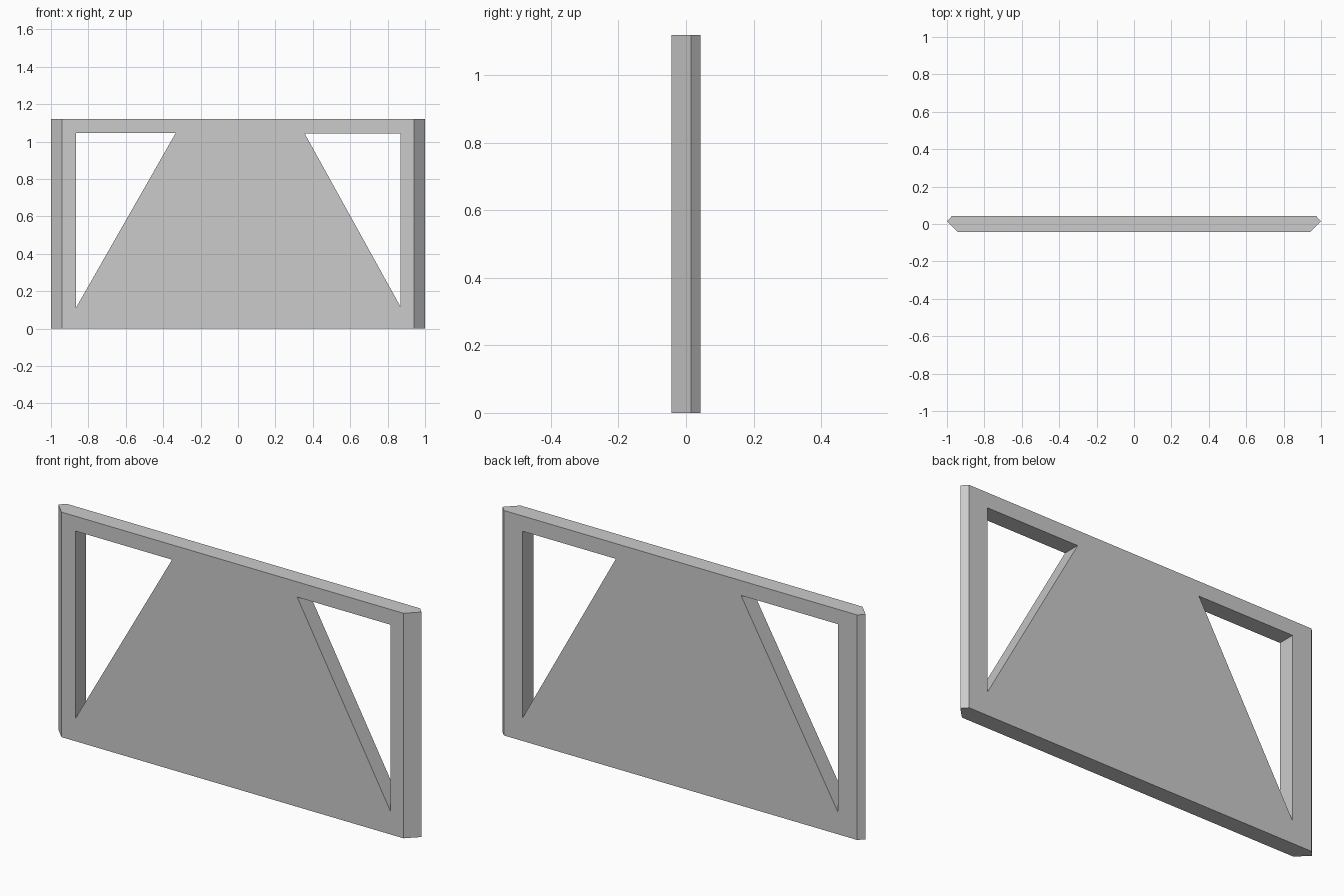
import bpy, bmesh
from mathutils import Vector

if "Cube" in bpy.data.objects:
    bpy.data.objects.remove(bpy.data.objects["Cube"])


def prism(name, outline, sweep):
    """Closed prism: a flat outline swept along a vector."""
    bm = bmesh.new()
    face = bm.faces.new([bm.verts.new(p) for p in outline])
    ext = bmesh.ops.extrude_face_region(bm, geom=[face], use_keep_orig=True)
    moved = [g for g in ext["geom"] if isinstance(g, bmesh.types.BMVert)]
    bmesh.ops.translate(bm, verts=moved, vec=Vector(sweep))
    bmesh.ops.recalc_face_normals(bm, faces=bm.faces[:])
    mesh = bpy.data.meshes.new(name)
    bm.to_mesh(mesh)
    bm.free()
    obj = bpy.data.objects.new(name, mesh)
    bpy.context.collection.objects.link(obj)
    return obj


HEIGHT, HALF_T, TIP_Y = 1.12, 0.043, 0.015

# Panel: plan profile with chamfered, pointed side edges
right = [(0.942, -HALF_T), (1.0, TIP_Y), (0.973, HALF_T)]
plan = right + [(-x, y) for x, y in reversed(right)]
panel = prism("panel", [(x, y, 0) for x, y in plan], (0, 0, HEIGHT))

# Triangular windows: outer x, inner x, top z, bottom z
windows = {
    "left_window_cutter": (-0.866, -0.333, 1.046, 0.112),
    "right_window_cutter": (0.870, 0.356, 1.044, 0.115),
}
for name, (outer, inner, top, bottom) in windows.items():
    outline = [(outer, -0.2, bottom), (outer, -0.2, top), (inner, -0.2, top)]
    cutter = prism(name, outline, (0, 0.4, 0))
    cutter.hide_render = True
    mod = panel.modifiers.new(name, 'BOOLEAN')
    mod.operation, mod.solver, mod.object = 'DIFFERENCE', 'EXACT', cutter
    bpy.context.view_layer.objects.active = panel
    bpy.ops.object.modifier_apply(modifier=mod.name)
    bpy.data.objects.remove(cutter)
